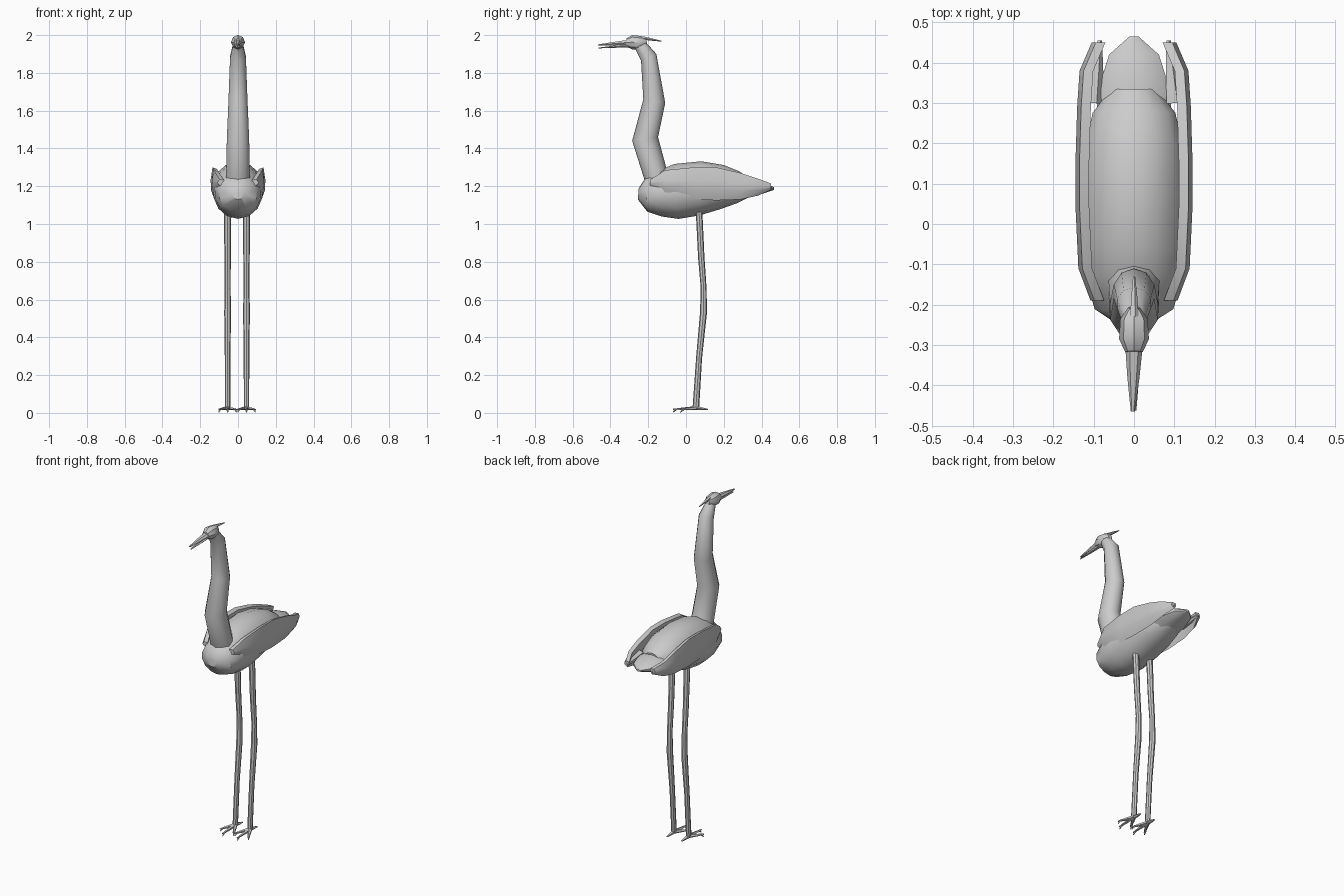
import bpy, bmesh, math
from mathutils import Vector


def finish(name, bm, angle=38):
    bmesh.ops.recalc_face_normals(bm, faces=bm.faces)
    me = bpy.data.meshes.new(name)
    bm.to_mesh(me)
    bm.free()
    ob = bpy.data.objects.new(name, me)
    bpy.context.collection.objects.link(ob)
    bpy.ops.object.select_all(action='DESELECT')
    ob.select_set(True)
    bpy.context.view_layer.objects.active = ob
    bpy.ops.object.shade_smooth_by_angle(angle=math.radians(angle))
    return ob


def bridge(bm, rings):
    n = len(rings[0])
    for a, b in zip(rings, rings[1:]):
        for i in range(n):
            j = (i + 1) % n
            bm.faces.new((a[i], a[j], b[j], b[i]))
    bm.faces.new(rings[0])
    bm.faces.new(rings[-1])


def loft(name, sections, sides=10, cx=0.0):
    """Sections: the two silhouette points (y, z, y, z) seen from the side, and half width."""
    bm = bmesh.new()
    rings = []
    for ya, za, yb, zb, w in sections:
        a, b = Vector((cx, ya, za)), Vector((cx, yb, zb))
        mid, half = (a + b) / 2, (b - a) / 2
        rings.append([bm.verts.new(mid + half * math.cos(t) + Vector((w * math.sin(t), 0, 0)))
                      for t in (2 * math.pi * i / sides for i in range(sides))])
    bridge(bm, rings)
    return finish(name, bm)


def spike(name, a, b, r0, r1, sides=5, flat=1.0):
    a, b = Vector(a), Vector(b)
    side = (b - a).cross(Vector((0, 0, 1))).normalized()
    up = Vector((0, 0, flat))
    bm = bmesh.new()
    rings = [[bm.verts.new(p + (side * math.cos(t) + up * math.sin(t)) * r)
              for t in (2 * math.pi * i / sides for i in range(sides))]
             for p, r in ((a, r0), (a.lerp(b, 0.5), (r0 + r1) * 0.55), (b, r1))]
    bridge(bm, rings)
    return finish(name, bm)


# Body and tail
loft("body", [
    (-0.255, 1.13, -0.25, 1.19, 0.035),
    (-0.205, 1.065, -0.215, 1.245, 0.10),
    (-0.13, 1.04, -0.13, 1.29, 0.125),
    (-0.04, 1.027, -0.06, 1.318, 0.133),
    (0.07, 1.045, 0.08, 1.332, 0.132),
    (0.18, 1.078, 0.2, 1.312, 0.125),
    (0.27, 1.11, 0.28, 1.28, 0.105),
    (0.33, 1.14, 0.335, 1.245, 0.06)], 14)
loft("tail", [
    (0.22, 1.11, 0.22, 1.23, 0.10),
    (0.33, 1.14, 0.33, 1.235, 0.095),
    (0.42, 1.165, 0.42, 1.215, 0.065),
    (0.465, 1.18, 0.465, 1.195, 0.012)], 10)

# Folded wings: curved shells along both flanks
WING = [(-0.19, 1.20, 1.235, 0.108), (-0.11, 1.15, 1.285, 0.138), (0.04, 1.13, 1.30, 0.145),
        (0.16, 1.125, 1.30, 0.145), (0.29, 1.13, 1.27, 0.141), (0.38, 1.15, 1.24, 0.135),
        (0.45, 1.18, 1.215, 0.105)]
for side, label in ((-1, "left"), (1, "right")):
    bm = bmesh.new()
    rings = []
    for y, lo, hi, x in WING:
        prof = [(x - 0.022, 0.0), (x - 0.003, 0.3), (x, 0.6), (x - 0.01, 1.0),
                (x - 0.034, 0.95), (x - 0.032, 0.4)]
        rings.append([bm.verts.new((side * px, y, lo + (hi - lo) * f)) for px, f in prof])
    bridge(bm, rings)
    finish("wing_" + label, bm)
    # Feather tips beside the tail
    spike("wing_feather_" + label, (side * 0.1, 0.3, 1.2), (side * 0.085, 0.455, 1.195), 0.024, 0.006)

# Neck
loft("neck", [
    (-0.2, 1.16, -0.08, 1.22, 0.068),
    (-0.225, 1.25, -0.105, 1.30, 0.066),
    (-0.285, 1.44, -0.148, 1.46, 0.062),
    (-0.226, 1.66, -0.11, 1.64, 0.053),
    (-0.238, 1.865, -0.157, 1.90, 0.044),
    (-0.27, 1.93, -0.215, 1.965, 0.028)], 10)

# Head, bill and crest
loft("head", [
    (-0.205, 1.95, -0.21, 1.98, 0.015),
    (-0.235, 1.925, -0.235, 1.995, 0.034),
    (-0.285, 1.925, -0.285, 2.0, 0.037),
    (-0.32, 1.94, -0.315, 1.983, 0.022)], 8)
spike("upper_bill", (0, -0.3, 1.962), (-0.003, -0.465, 1.948), 0.022, 0.005, 6, 0.7)
spike("lower_bill", (0, -0.3, 1.945), (0.002, -0.462, 1.932), 0.017, 0.004, 6, 0.6)
spike("crest", (0, -0.23, 1.985), (0, -0.13, 1.968), 0.012, 0.003, 5, 0.8)

# Legs and feet
for cx, label in ((-0.055, "left"), (0.045, "right")):
    loft("leg_" + label, [
        (0.05, 1.10, 0.085, 1.10, 0.02),
        (0.064, 0.82, 0.098, 0.82, 0.017),
        (0.078, 0.66, 0.109, 0.66, 0.016),
        (0.074, 0.53, 0.111, 0.53, 0.018),
        (0.054, 0.3, 0.085, 0.29, 0.015),
        (0.035, 0.03, 0.07, 0.03, 0.014)], 8, cx)
    for i, (dx, y) in enumerate(((-0.046, -0.03), (0, -0.07), (0.046, -0.03), (0.004, 0.115))):
        spike(f"toe_{label}_{i + 1}", (cx, 0.055, 0.026), (cx + dx, y, 0.018), 0.013, 0.005, 5, 0.8)
        # Claws dip to the ground
        if i < 3:
            spike(f"claw_{label}_{i + 1}", (cx + dx * 0.85, y + 0.02, 0.02), (cx + dx, y, 0.004), 0.006, 0.003, 4)
